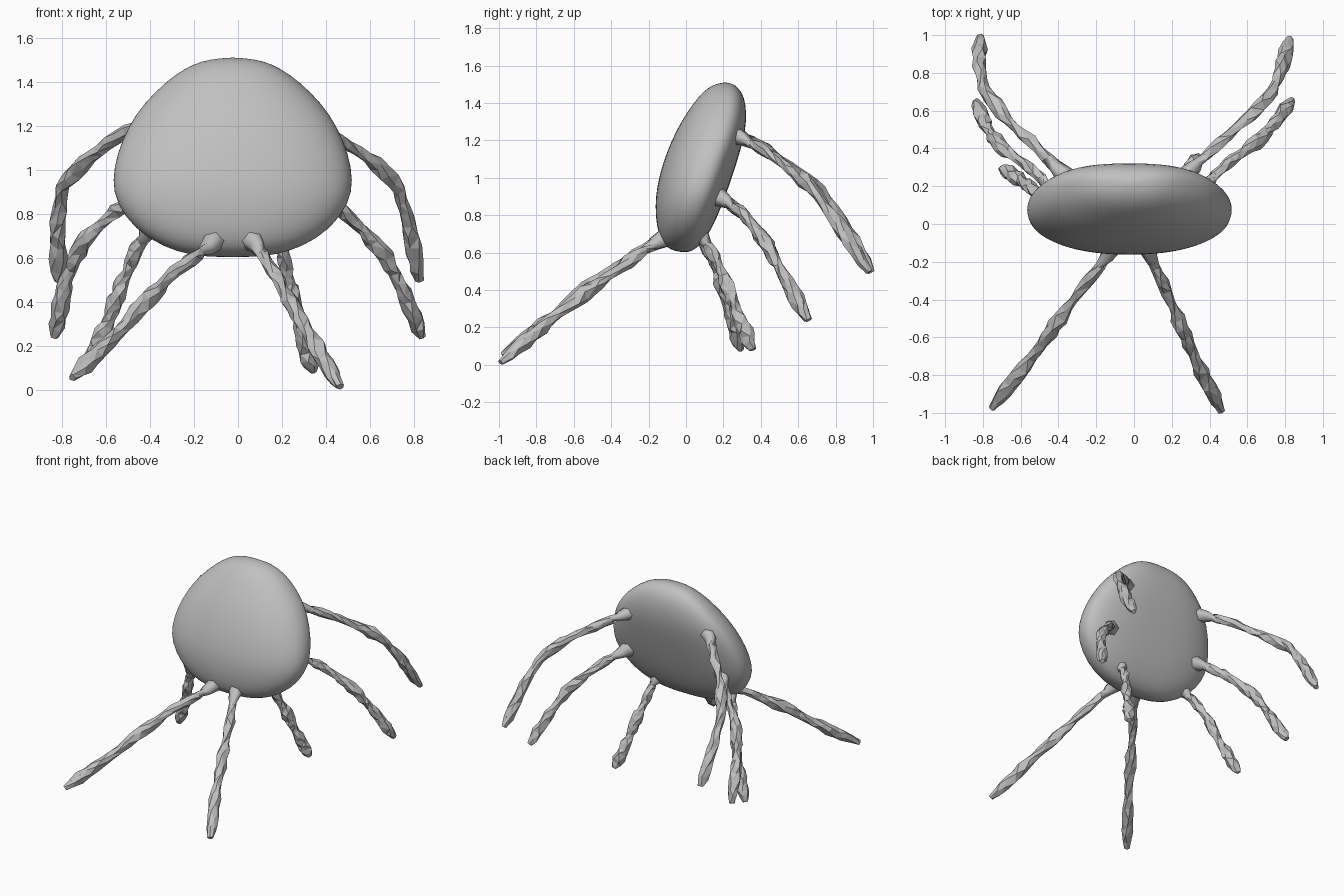
import bpy, bmesh, math, random
from mathutils import Vector

if "Cube" in bpy.data.objects:
    bpy.data.objects.remove(bpy.data.objects["Cube"])

random.seed(4)
grey = bpy.data.materials.new("plain grey")
grey.diffuse_color = (0.53, 0.53, 0.53, 1)
grey.use_nodes = True
grey.node_tree.nodes["Principled BSDF"].inputs["Base Color"].default_value = grey.diffuse_color


def make_object(name, bm):
    bmesh.ops.recalc_face_normals(bm, faces=bm.faces)
    mesh = bpy.data.meshes.new(name)
    bm.to_mesh(mesh)
    bm.free()
    mesh.materials.append(grey)
    obj = bpy.data.objects.new(name, mesh)
    bpy.context.collection.objects.link(obj)
    return obj


def bridge(bm, a, b):
    n = len(a)
    return [bm.faces.new((a[i], a[(i + 1) % n], b[(i + 1) % n], b[i])) for i in range(n)]


# Body: leaning rounded dome, stacked oval sections (z, half width, front y, back y)
SECTIONS = [(0.605, 0.12, -0.04, 0.02), (0.615, 0.20, -0.08, 0.04), (0.645, 0.31, -0.128, 0.085),
            (0.73, 0.45, -0.157, 0.14), (0.85, 0.532, -0.166, 0.192), (0.95, 0.55, -0.157, 0.228),
            (1.075, 0.528, -0.126, 0.27), (1.2, 0.474, -0.078, 0.307), (1.3, 0.407, -0.027, 0.324),
            (1.4, 0.305, 0.04, 0.32), (1.46, 0.22, 0.09, 0.298), (1.495, 0.14, 0.14, 0.265),
            (1.506, 0.06, 0.18, 0.235)]
SIDES = 40
bm = bmesh.new()
rings = []
for z, w, front, back in SECTIONS:
    ring = []
    widest = front + (back - front) * 0.6          # rim sits behind the middle
    for i in range(SIDES):
        a = 2 * math.pi * i / SIDES
        c, s = math.cos(a), math.sin(a)
        power = 0.78 if s > 0 else 0.92            # flatter back, rounder front
        x = math.copysign(abs(c) ** power, c) * w - 0.024
        depth = (back - widest) if s > 0 else (widest - front)
        y = widest + math.copysign(abs(s) ** power, s) * depth
        ring.append(bm.verts.new((x, y, z)))
    rings.append(ring)
for a, b in zip(rings, rings[1:]):
    bridge(bm, a, b)
for ring, pole in ((rings[0], (-0.024, -0.005, 0.602)), (rings[-1], (-0.024, 0.21, 1.51))):
    centre = bm.verts.new(pole)
    for i in range(SIDES):
        bm.faces.new((ring[i], ring[(i + 1) % SIDES], centre))
for f in bm.faces:
    f.smooth = True
body = make_object("body", bm)
body.modifiers.new("rounding", "SUBSURF").levels = 1
body.modifiers["rounding"].render_levels = 1


def sample(points, t):
    """Point at fraction t of the path length."""
    lengths = [(b - a).length for a, b in zip(points, points[1:])]
    d = t * sum(lengths)
    for a, b, l in zip(points, points[1:], lengths):
        if d <= l:
            return a.lerp(b, d / l)
        d -= l
    return points[-1].copy()


# Leg thickness along its length: flared root, three swollen segments, blunt tip
THICKNESS = [(0, 0.062), (0.05, 0.05), (0.10, 0.036), (0.15, 0.028), (0.25, 0.034), (0.36, 0.024),
             (0.48, 0.041), (0.58, 0.036), (0.67, 0.025), (0.75, 0.038), (0.88, 0.041),
             (0.96, 0.032), (1, 0.018)]


def thickness(t):
    for (t0, r0), (t1, r1) in zip(THICKNESS, THICKNESS[1:]):
        if t <= t1:
            return r0 + (r1 - r0) * (t - t0) / (t1 - t0)
    return THICKNESS[-1][1]


def leg(name, path, steps=20, sides=6):
    pts = [Vector(p) for p in path]
    bm = bmesh.new()
    rings = []
    for k in range(steps + 1):
        t = k / steps
        p = sample(pts, t)
        along = (sample(pts, min(1, t + 0.08)) - sample(pts, max(0, t - 0.08))).normalized()
        u = along.cross(Vector((0, 0, 1))).normalized()
        v = along.cross(u)
        rough = 0 if k < 3 else 1
        ring = []
        for i in range(sides):
            a = 2 * math.pi * i / sides + rough * (k * 0.35 + random.uniform(-0.25, 0.25))
            r = thickness(t) * (1 + rough * random.uniform(-0.2, 0.22))
            slide = rough * random.uniform(-0.011, 0.011) * (k < steps)
            ring.append(bm.verts.new(p + (u * math.cos(a) + v * math.sin(a)) * r + along * slide))
        rings.append(ring)
    for k, (a, b) in enumerate(zip(rings, rings[1:])):
        for f in bridge(bm, a, b):
            f.smooth = k < 3
    bm.faces.new(rings[0])
    bm.faces.new(rings[-1])
    # Facets of the twisted legs
    bmesh.ops.triangulate(bm, faces=[f for f in bm.faces if not f.smooth])
    make_object(name, bm)


leg("front_left_leg", [(-0.09, -0.07, 0.70), (-0.14, -0.17, 0.645), (-0.29, -0.36, 0.53),
                       (-0.44, -0.57, 0.38), (-0.55, -0.72, 0.25), (-0.755, -0.975, 0.055)])
leg("front_right_leg", [(0.05, -0.07, 0.70), (0.09, -0.18, 0.645), (0.17, -0.35, 0.52),
                        (0.26, -0.57, 0.36), (0.34, -0.75, 0.22), (0.463, -0.993, 0.013)])
leg("lower_left_leg", [(-0.38, 0.03, 0.76), (-0.46, 0.10, 0.65), (-0.52, 0.17, 0.50),
                       (-0.57, 0.21, 0.36), (-0.63, 0.25, 0.22), (-0.70, 0.295, 0.08)])
leg("lower_right_leg", [(0.17, 0.05, 0.73), (0.20, 0.12, 0.64), (0.235, 0.20, 0.48),
                        (0.27, 0.25, 0.34), (0.30, 0.30, 0.22), (0.345, 0.355, 0.08)])
leg("middle_left_leg", [(-0.39, 0.14, 0.92), (-0.50, 0.25, 0.85), (-0.58, 0.32, 0.79),
                        (-0.70, 0.40, 0.69), (-0.78, 0.51, 0.50), (-0.835, 0.65, 0.24)])
leg("middle_right_leg", [(0.34, 0.15, 0.91), (0.44, 0.27, 0.84), (0.52, 0.34, 0.77),
                         (0.66, 0.44, 0.63), (0.75, 0.54, 0.45), (0.84, 0.655, 0.24)])
leg("upper_left_leg", [(-0.33, 0.22, 1.24), (-0.44, 0.33, 1.205), (-0.53, 0.42, 1.16),
                       (-0.67, 0.55, 1.06), (-0.80, 0.72, 0.93), (-0.82, 0.86, 0.72),
                       (-0.815, 0.995, 0.495)])
leg("upper_right_leg", [(0.24, 0.22, 1.24), (0.35, 0.33, 1.195), (0.43, 0.41, 1.15),
                        (0.57, 0.53, 1.07), (0.72, 0.68, 0.94), (0.78, 0.82, 0.74),
                        (0.825, 0.98, 0.495)])
